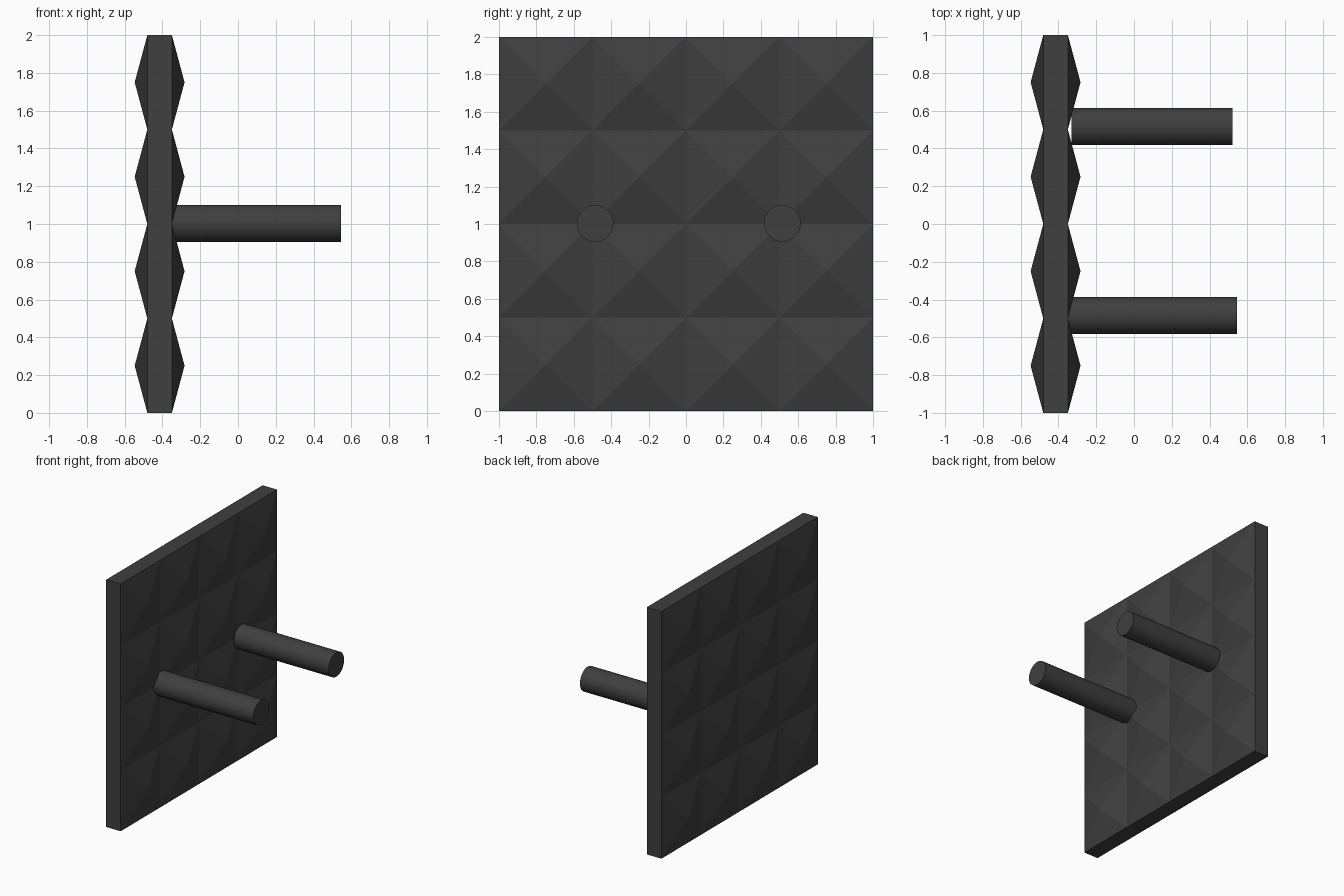
import bpy, bmesh, math

if "Cube" in bpy.data.objects:
    bpy.data.objects.remove(bpy.data.objects["Cube"])

dark = bpy.data.materials.new("dark_foam")
dark.diffuse_color = (0.05, 0.05, 0.05, 1)
dark.use_nodes = True
dark.node_tree.nodes["Principled BSDF"].inputs["Base Color"].default_value = dark.diffuse_color

# Panel slab: 4 x 4 cells, each raised to a shallow pyramid on both faces
N, CELL = 4, 0.5
X_BACK, X_FRONT, RISE = -0.48, -0.35, 0.067
bm = bmesh.new()
for x, side in ((X_BACK, -1), (X_FRONT, 1)):
    for i in range(N):
        for j in range(N):
            y, z = -1 + i * CELL, j * CELL
            ring = [bm.verts.new((x, y + a * CELL, z + b * CELL))
                    for a, b in ((0, 0), (1, 0), (1, 1), (0, 1))]
            tip = bm.verts.new((x + side * RISE, y + CELL / 2, z + CELL / 2))
            for k in range(4):
                bm.faces.new((ring[k], ring[(k + 1) % 4], tip))
bmesh.ops.remove_doubles(bm, verts=bm.verts, dist=0.001)
# Flat rim joining the two faces
rim = [e for e in bm.edges if e.is_boundary]
bmesh.ops.bridge_loops(bm, edges=rim)
bmesh.ops.recalc_face_normals(bm, faces=bm.faces)
mesh = bpy.data.meshes.new("studded_panel")
bm.to_mesh(mesh)
bm.free()
mesh.materials.append(dark)
panel = bpy.data.objects.new("studded_panel", mesh)
bpy.context.collection.objects.link(panel)


# Round pegs standing out of the panel
def peg(name, y, x0, x1):
    bpy.ops.mesh.primitive_cylinder_add(
        vertices=48, radius=0.098, depth=x1 - x0,
        location=((x0 + x1) / 2, y, 1.003), rotation=(0, math.pi / 2, 0))
    ob = bpy.context.object
    ob.name = name
    ob.data.materials.append(dark)
    bpy.ops.object.shade_smooth_by_angle(angle=math.radians(30))


peg("front_peg", -0.485, -0.36, 0.545)
peg("back_peg", 0.515, -0.33, 0.52)
